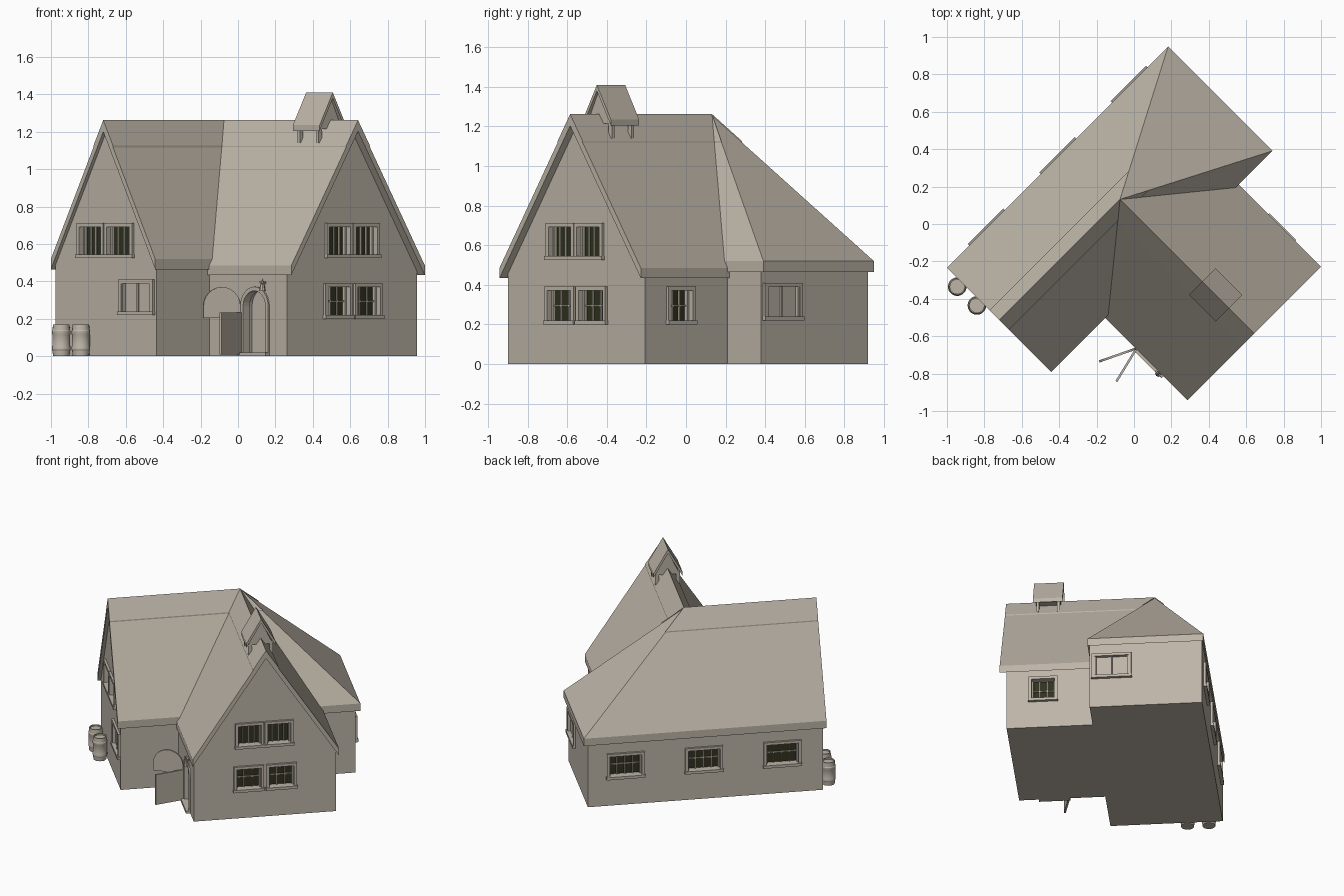
import bpy, bmesh, math
from mathutils import Matrix, Vector

cube = bpy.data.objects.get("Cube")
if cube:
    bpy.data.objects.remove(cube, do_unlink=True)


def material(name, rgb):
    mat = bpy.data.materials.new(name)
    mat.use_nodes = True
    color = (*rgb, 1)
    mat.diffuse_color = color
    bsdf = next(n for n in mat.node_tree.nodes if n.type == "BSDF_PRINCIPLED")
    bsdf.inputs["Base Color"].default_value = color
    bsdf.inputs["Roughness"].default_value = 0.9
    return mat


STONE = material("warm_stone", (0.51, 0.46, 0.39))
GLASS = material("dark_glass", (0.03, 0.032, 0.012))
# The house is laid out square, then turned 45 degrees
HOUSE = Matrix.Rotation(math.radians(45), 4, "Z")


def finish(name, bm, matrix=HOUSE):
    bmesh.ops.recalc_face_normals(bm, faces=bm.faces)
    mesh = bpy.data.meshes.new(name)
    bm.to_mesh(mesh)
    bm.free()
    mesh.materials.append(STONE)
    mesh.materials.append(GLASS)
    obj = bpy.data.objects.new(name, mesh)
    bpy.context.collection.objects.link(obj)
    obj.matrix_world = matrix
    return obj


def box(bm, x, y, z, mat=0, matrix=None):
    size = Matrix.Diagonal((x[1] - x[0], y[1] - y[0], z[1] - z[0], 1))
    mid = Matrix.Translation((sum(x) / 2, sum(y) / 2, sum(z) / 2))
    verts = bmesh.ops.create_cube(bm, size=1, matrix=(matrix or Matrix()) @ mid @ size)["verts"]
    for face in {f for v in verts for f in v.link_faces}:
        face.material_index = mat


def sheet(bm, points, faces, offset):
    """Thicken a set of faces by a straight offset."""
    verts = [bm.verts.new(p) for p in points]
    made = [bm.faces.new([verts[i] for i in f]) for f in faces]
    geom = bmesh.ops.extrude_face_region(bm, geom=made, use_keep_orig=True)["geom"]
    moved = [g for g in geom if isinstance(g, bmesh.types.BMVert)]
    bmesh.ops.translate(bm, verts=moved, vec=offset)
    return moved


def slab(name, points, faces, drop):
    bm = bmesh.new()
    sheet(bm, points, faces, (0, 0, -drop))
    return finish(name, bm)


def arch(width, height, bottom, inset=0):
    """Round-headed outline in the x-z plane, starting at x = 0."""
    r = width / 2
    pts = [(inset, 0, bottom)]
    for i in range(13):
        a = math.pi * (1 - i / 12)
        pts.append((r + (r - inset) * math.cos(a), 0, height - r + (r - inset) * math.sin(a)))
    return pts + [(width - inset, 0, bottom)]


# Wall bodies
RV, RU, RZ = 0.146, 0.04, 1.255
bm = bmesh.new()
profile = [(-0.235, 0), (0.531, 0), (0.531, 0.51), (RV, 1.22), (-0.235, 0.51)]
ends = sheet(bm, [(-0.85, v, z) for v, z in profile], [range(5)], (1.62, 0, 0))
max(ends, key=lambda p: p.co.z).co.z = 0.52
main_walls = finish("main_wing_walls", bm)

bm = bmesh.new()
profile = [(-0.45, 0), (0.53, 0), (0.53, 0.48), (RU, 1.22), (-0.45, 0.48)]
sheet(bm, [(u, -0.822, z) for u, z in profile], [range(5)], (0, 0.7, 0))
side_walls = finish("side_wing_walls", bm)

# Roofs: one hipped and gabled, one gabled that dies into the first
U0, U1, V0, V1 = -0.873, 0.80, -0.247, 0.542
slab("main_roof",
     [(U0, RV, RZ), (RU, RV, RZ), (U0, V0, 0.52), (U1, V0, 0.52), (U0, V1, 0.52), (U1, V1, 0.52)],
     [(0, 1, 3, 2), (0, 1, 5, 4), (1, 3, 5)], 0.055)
slab("main_ridge_cap",
     [(U0, RV, RZ + .007), (RU, RV, RZ + .007)]
     + [(u, RV + s * 0.074, 1.126) for s in (-1, 1) for u in (U0, 0.18)],
     [(0, 1, 3, 2), (0, 1, 5, 4)], 0.012)


def gable_roof(name, half, v0, v1, top, eave, drop):
    pts = [(RU + s * half, v, top if s == 0 else eave) for v in (v0, v1) for s in (-1, 0, 1)]
    return slab(name, pts, [(0, 1, 4, 3), (1, 2, 5, 4)], drop)


gable_roof("side_roof", 0.505, -0.868, RV, RZ, 0.485, 0.052)
gable_roof("side_ridge_cap", 0.09, -0.868, RV, RZ + .007, 1.125, 0.012)

# Little roofed chimney straddling the side ridge
gable_roof("chimney_roof", 0.1, -0.677, -0.475, 1.41, 1.235, 0.03)
bm = bmesh.new()
sheet(bm, [(RU - .085, -0.66, 1.215), (RU + .085, -0.66, 1.215), (RU, -0.66, 1.385)],
      [(0, 1, 2)], (0, 0.168, 0))
for s in (-1, 1):
    for v in (-0.655, -0.513):
        box(bm, sorted((RU + s * .06, RU + s * .085)), (v, v + .018), (1.14, 1.23))
finish("chimney_frame", bm)

# Windows
cutters = bmesh.new()
TURN = {"back": 0, "right": -90, "left": 90, "front": 180}


def window(name, side, plane, start, end, z0, z1, cols, rows, glazed=True):
    mid, w = (start + end) / 2, abs(end - start) / 2
    spot = (mid, plane, 0) if side in ("back", "front") else (plane, mid, 0)
    m = Matrix.Translation(spot) @ Matrix.Rotation(math.radians(TURN[side]), 4, "Z")
    t, out, back = 0.02, 0.016, -0.035 if glazed else -0.008
    box(cutters, (-w + .01, w - .01), (back - .01, 0.05), (z0 + .01, z1 - .01), 0, m)
    bm = bmesh.new()
    for s in (-1, 1):
        box(bm, sorted((s * w, s * (w - t))), (back - .008, out), (z0, z1), 0, m)
        box(bm, sorted((s * (w - t), s * (w - t - .01))), (back, back + .02), (z0 + t, z1 - t), 0, m)
    box(bm, (-w + t, w - t), (back - .008, out), (z1 - t, z1), 0, m)
    box(bm, (-w - .004, w + .004), (back - .008, out + .006), (z0, z0 + t), 0, m)
    box(bm, (-w + .012, w - .012), (back - .01, back), (z0 + .012, z1 - .012), int(glazed), m)
    iw, bar = w - t, 0.004
    for i in range(1, cols):
        x = -iw + 2 * iw * i / cols
        box(bm, (x - bar, x + bar), (back, back + .01), (z0 + t, z1 - t), 0, m)
    for j in range(1, rows):
        z = z0 + t + (z1 - z0 - 2 * t) * j / rows
        box(bm, (-iw, iw), (back, back + .01), (z - bar, z + bar), 0, m)
    finish(name, bm)


LOW, HIGH = (0.2, 0.39), (0.525, 0.712)
for i, (a, b) in enumerate([(-0.165, 0.033), (0.037, 0.237)]):
    window(f"side_gable_upper_window_{i}", "front", -0.822, a, b, *HIGH, 4, 1)
for i, (a, b) in enumerate([(-0.175, 0.033), (0.05, 0.26)]):
    window(f"side_gable_lower_window_{i}", "front", -0.822, a, b, *LOW, 3, 2)
for i, (a, b) in enumerate([(-0.065, 0.148), (0.154, 0.355)]):
    window(f"main_gable_upper_window_{i}", "left", -0.85, a, b, *HIGH, 4, 1)
for i, a in enumerate([-0.70, -0.16, 0.38]):
    window(f"back_window_{i}", "back", 0.531, a, a + 0.26, *LOW, 4, 2)
window("side_wall_window", "right", 0.53, -0.67, -0.475, *LOW, 3, 2)
window("main_gable_shuttered_window", "left", -0.85, -0.22, 0.04, 0.22, 0.41, 2, 1, False)
window("hip_end_shuttered_window", "right", 0.77, -0.22, 0.05, 0.22, 0.41, 2, 1, False)

# Arched doorway: recess, surround and step
DOOR_W, DOOR_H = 0.212, 0.372
door_frame = Matrix.Translation((-0.45, -0.688, 0)) @ Matrix.Rotation(math.radians(90), 4, "Z")
bm = bmesh.new()
outline = arch(DOOR_W, DOOR_H, 0.02, 0.01)
sheet(bm, [p for p in outline], [range(len(outline))], (0, 0.13, 0))
bmesh.ops.translate(bm, verts=bm.verts, vec=(0, -0.07, 0))
bm.transform(door_frame)
temp = bpy.data.meshes.new("door_cut")
bm.to_mesh(temp)
bm.free()
cutters.from_mesh(temp)
bpy.data.meshes.remove(temp)

bm = bmesh.new()
outer, inner = arch(DOOR_W, DOOR_H, 0.015), arch(DOOR_W, DOOR_H, 0.015, 0.022)
n = len(outer)
sheet(bm, outer + inner, [(i, i + 1, n + i + 1, n + i) for i in range(n - 1)], (0, 0.05, 0))
bmesh.ops.translate(bm, verts=bm.verts, vec=(0, -0.04, 0))
box(bm, (0, DOOR_W), (-0.04, 0.03), (0, 0.02))
finish("doorway_surround", bm, HOUSE @ door_frame)

# Two open door leaves sharing a hinge
hinge = Matrix.Translation((0.01, -0.66, 0))
outline = arch(0.21, 0.37, 0.205)
for name, pts, d in [("upper_door_leaf", outline, (-0.2, -0.07)),
                     ("lower_door_leaf", [(0, 0, .01), (0, 0, .235), (.21, 0, .235), (.21, 0, .01)], (-0.11, -0.18))]:
    bm = bmesh.new()
    sheet(bm, pts, [range(len(pts))], (0, 0.012, 0))
    finish(name, bm, hinge @ Matrix.Rotation(math.atan2(d[1], d[0]), 4, "Z"))

# Wall lantern beside the door
bm = bmesh.new()
box(bm, (-0.485, -0.445), (-0.662, -0.654), (0.385, 0.393))
box(bm, (-0.478, -0.47), (-0.68, -0.636), (0.393, 0.4))
bmesh.ops.create_cone(bm, cap_ends=True, segments=8, radius1=0.017, radius2=0.012, depth=0.035,
                      matrix=Matrix.Translation((-0.474, -0.658, 0.365)))
bmesh.ops.create_cone(bm, cap_ends=True, segments=8, radius1=0.008, radius2=0, depth=0.025,
                      matrix=Matrix.Translation((-0.474, -0.658, 0.405)))
finish("wall_lantern", bm)

# Cut the openings out of the walls
cutter = finish("opening_cutter", cutters)
cutter.hide_render = True
for walls in (main_walls, side_walls):
    mod = walls.modifiers.new("openings", "BOOLEAN")
    mod.operation, mod.solver, mod.object = "DIFFERENCE", "EXACT", cutter
bpy.context.view_layer.update()
graph = bpy.context.evaluated_depsgraph_get()
cut = [(w, bpy.data.meshes.new_from_object(w.evaluated_get(graph))) for w in (main_walls, side_walls)]
for walls, mesh in cut:
    walls.modifiers.clear()
    walls.data = mesh
bpy.data.objects.remove(cutter, do_unlink=True)

# Barrels by the gable: a turned profile with hoops and a sunken lid
stave = [(0, 0), (.044, 0), (.047, .03), (.05, .035), (.05, .05), (.048, .055), (.048, .115),
         (.05, .12), (.05, .135), (.047, .14), (.044, .17), (.038, .17), (.038, .16), (0, .16)]
for i, (x, y) in enumerate([(-0.945, -0.335), (-0.84, -0.435)]):
    bm = bmesh.new()
    ring = [bm.verts.new((r, 0, z)) for r, z in stave]
    edges = [bm.edges.new(pair) for pair in zip(ring, ring[1:])]
    bmesh.ops.spin(bm, geom=ring + edges, cent=(0, 0, 0), axis=(0, 0, 1), angle=math.tau, steps=20)
    bmesh.ops.remove_doubles(bm, verts=bm.verts, dist=0.0005)
    barrel = finish(f"barrel_{i}", bm, Matrix.Translation((x, y, 0)))
    bpy.context.view_layer.objects.active = barrel
    barrel.select_set(True)
    bpy.ops.object.shade_smooth_by_angle(angle=math.radians(25))
    barrel.select_set(False)
